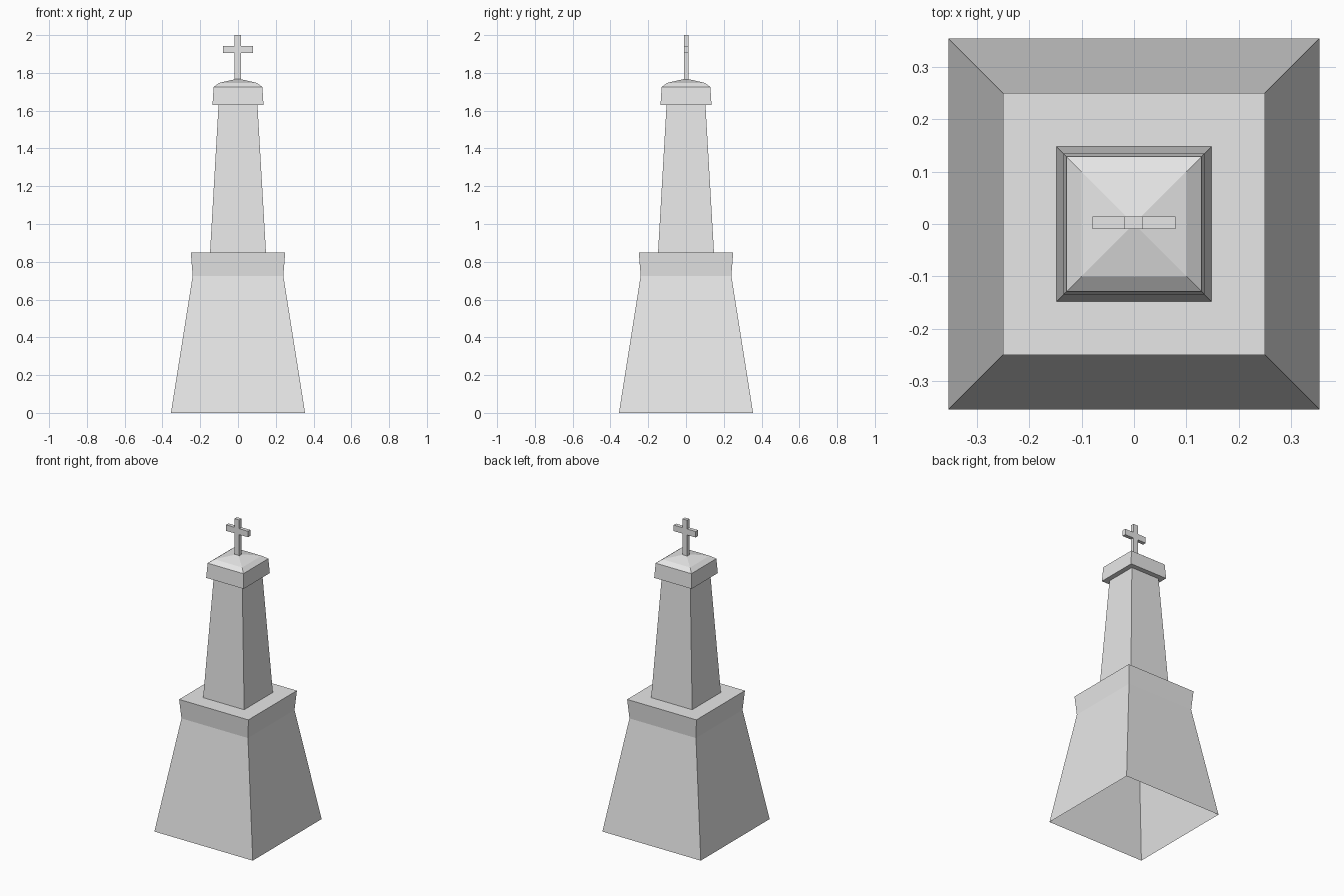
import bpy, bmesh
from mathutils import Matrix, Vector

cube = bpy.data.objects.get("Cube")
if cube:
    bpy.data.objects.remove(cube, do_unlink=True)

stone = bpy.data.materials.new("pale_grey_stone")
stone.use_nodes = True
colour = (0.8, 0.8, 0.8, 1)
stone.diffuse_color = colour
stone.node_tree.nodes["Principled BSDF"].inputs["Base Color"].default_value = colour


def add_object(name, bm):
    mesh = bpy.data.meshes.new(name)
    bmesh.ops.recalc_face_normals(bm, faces=bm.faces)
    bm.to_mesh(mesh)
    bm.free()
    mesh.materials.append(stone)
    obj = bpy.data.objects.new(name, mesh)
    bpy.context.collection.objects.link(obj)
    return obj


def square_tower(name, profile, bottom=False, top=False):
    """Stack square rings given as (half width, height); zero width is a peak."""
    bm = bmesh.new()
    rings = []
    for r, z in profile:
        corners = [(0, 0)] if r == 0 else [(-r, -r), (r, -r), (r, r), (-r, r)]
        rings.append([bm.verts.new((x, y, z)) for x, y in corners])
    for a, b in zip(rings, rings[1:]):
        for i in range(4):
            j = (i + 1) % 4
            upper = [b[0]] if len(b) == 1 else [b[j], b[i]]
            bm.faces.new([a[i], a[j]] + upper)
    if bottom:
        bm.faces.new(rings[0][::-1])
    if top:
        bm.faces.new(rings[-1])
    return add_object(name, bm)


# Hollow pedestal, open underneath, with a flared rim
square_tower("pedestal", [(0.355, 0), (0.24, 0.725), (0.25, 0.85)], top=True)

# Tapered shaft
square_tower("shaft", [(0.148, 0.85), (0.103, 1.63)])

# Capstone with a two-pitch roof
square_tower("capstone", [(0.135, 1.63), (0.129, 1.725), (0.1, 1.747), (0, 1.77)],
             bottom=True)

# Cross: upright with two side arms grown from its middle block
bm = bmesh.new()
bmesh.ops.create_cube(bm, size=1, matrix=Matrix.LocRotScale(
    Vector((-0.001, 0.002, 1.882)), None, Vector((0.034, 0.024, 0.236))))
for z in (1.904, 1.943):
    bmesh.ops.bisect_plane(bm, geom=bm.verts[:] + bm.edges[:] + bm.faces[:],
                           plane_co=(0, 0, z), plane_no=(0, 0, 1))
bm.normal_update()
arms = [f for f in bm.faces
        if abs(f.normal.x) > 0.9 and 1.91 < f.calc_center_median().z < 1.94]
for face in bmesh.ops.extrude_discrete_faces(bm, faces=arms)["faces"]:
    side = 1 if face.calc_center_median().x > 0 else -1
    for v in face.verts:
        v.co.x = side * 0.079
add_object("cross", bm)
